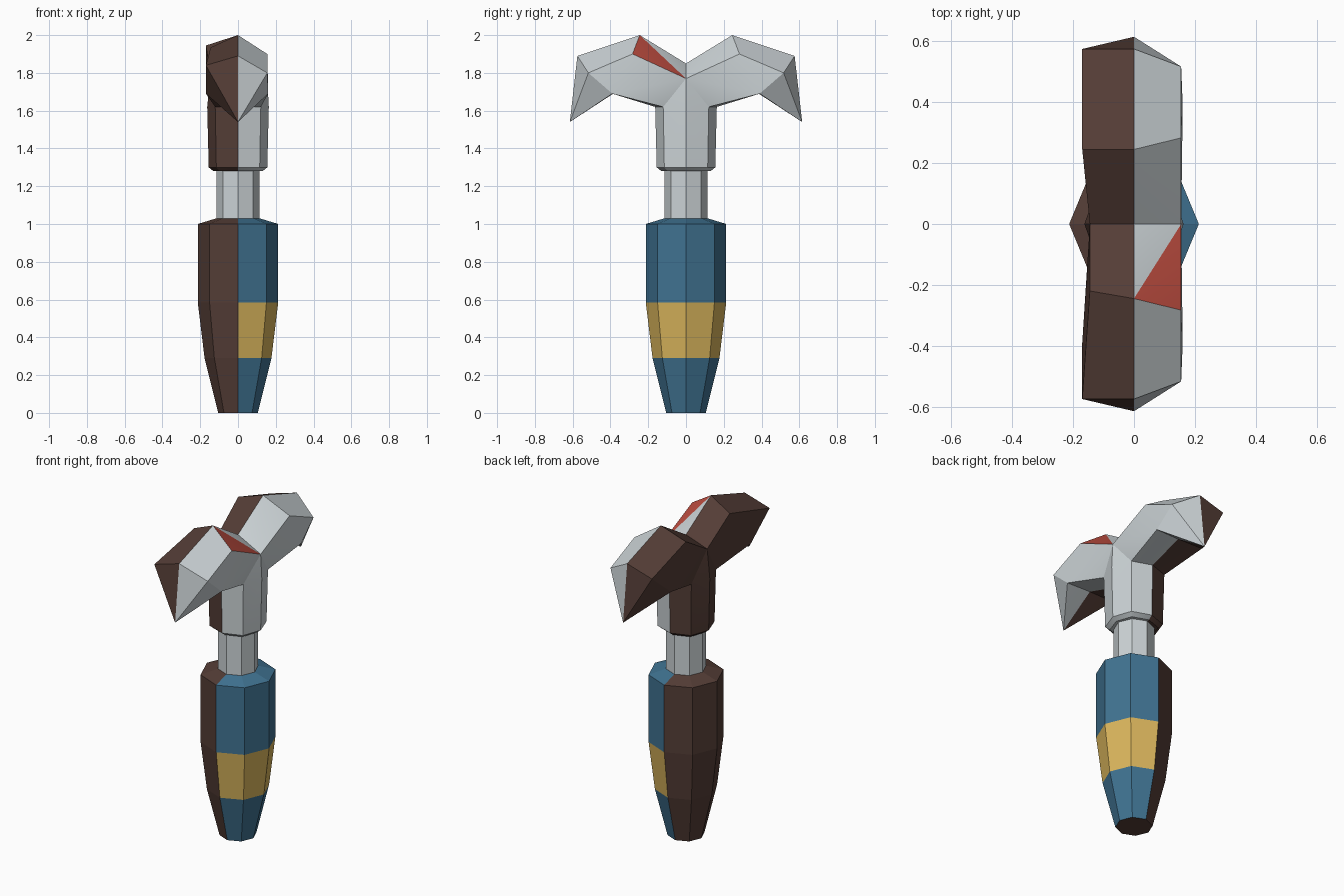
import bpy, bmesh, math

if "Cube" in bpy.data.objects:
    bpy.data.objects.remove(bpy.data.objects["Cube"])


def mat(name, rgb):
    m = bpy.data.materials.new(name)
    m.diffuse_color = (*rgb, 1)
    m.use_nodes = True
    m.node_tree.nodes["Principled BSDF"].inputs["Base Color"].default_value = m.diffuse_color
    return m


GREY = mat("pale_grey", (0.60, 0.65, 0.67))
BROWN = mat("dark_brown", (0.089, 0.047, 0.037))
BLUE = mat("blue", (0.051, 0.17, 0.285))
YELLOW = mat("yellow", (0.70, 0.465, 0.108))
RED = mat("red", (0.51, 0.074, 0.051))


def finish(name, bm, mats):
    bmesh.ops.remove_doubles(bm, verts=bm.verts, dist=0.0005)
    bmesh.ops.recalc_face_normals(bm, faces=bm.faces)
    me = bpy.data.meshes.new(name)
    bm.to_mesh(me)
    bm.free()
    ob = bpy.data.objects.new(name, me)
    bpy.context.collection.objects.link(ob)
    for m in mats:
        me.materials.append(m)
    return ob


def lathe(rings, n=8):
    """Eight-sided turned body from (radius, z) rings, corners on the axes."""
    bm = bmesh.new()
    loops = [[bm.verts.new((r * math.cos(2 * math.pi * i / n), r * math.sin(2 * math.pi * i / n), z))
              for i in range(n)] for r, z in rings]
    for a, b in zip(loops, loops[1:]):
        for i in range(n):
            j = (i + 1) % n
            bm.faces.new((a[i], a[j], b[j], b[i]))
    bm.faces.new(loops[0][::-1])
    bm.faces.new(loops[-1])
    return bm


# Handle: brown on the left half, blue with a yellow band on the right half
bm = lathe([(0.105, 0), (0.177, 0.29), (0.213, 0.585), (0.213, 1.0), (0.115, 1.03)])
for f in bm.faces:
    c = f.calc_center_median()
    if c.x < 0.001:
        f.material_index = 1
    elif 0.29 < c.z < 0.585:
        f.material_index = 2
finish("handle", bm, [BLUE, BROWN, YELLOW])

# Shaft between handle and head
finish("shaft", lathe([(0.114, 1.02), (0.114, 1.29)]), [GREY])

# Head: socket column and two hooked arms, built in four quadrants
bm = bmesh.new()


def quadrant(sx, sy):
    right = sx > 0
    base = 0 if right else 1
    # centre line of the arm
    c0, c1, c2 = (0, 0, 1.85), (0, .245, 2.0), (0, .575, 1.89)
    tip, b0 = (0, .615, 1.54), (0, .385, 1.69)
    # side line of the arm
    if right:
        s0, s1, s2, sb = (.155, 0, 1.77), (.155, .283, 1.90), (.155, .517, 1.80), (.16, .39, 1.69)
    else:
        s0, s1, s2, sb = (.145, 0, 1.80), (.17, .245, 1.945), (.17, .575, 1.84), (.17, .39, 1.69)
        if sy < 0:
            s1 = (.145, .22, 1.935)

    def ring(r, z):
        return (r, 0, z), (r * .74, r * .74, z), (0, r, z)

    kx, kd, k0 = ring(.163, 1.62)
    lx, ld, l0 = ring(.155, 1.30)
    ex, ed, e0 = ring(.13, 1.28)
    faces = [
        (c0, c1, s0), (c1, s1, s0), (c1, c2, s2, s1),              # top
        (c2, tip, s2), (s2, tip, sb), (sb, tip, b0),               # point
        (sb, b0, k0, kd),                                          # underside
        (s0, s1, sb), (s1, s2, sb), (s0, sb, kd), (s0, kd, kx),    # side
        (kx, kd, ld, lx), (kd, k0, l0, ld),                        # column
        (lx, ld, ed, ex), (ld, l0, e0, ed), (ex, ed, e0, (0, 0, 1.28)),
    ]
    for i, pts in enumerate(faces):
        f = bm.faces.new([bm.verts.new((x * sx, y * sy, z)) for x, y, z in pts])
        # one red facet on the inner slope of the front arm
        f.material_index = 2 if (i == 1 and right and sy < 0) else base


for sx in (1, -1):
    for sy in (1, -1):
        quadrant(sx, sy)
head = finish("head", bm, [GREY, BROWN, RED])
bpy.context.view_layer.objects.active = head
head.select_set(True)
bpy.ops.object.shade_smooth_by_angle(angle=math.radians(25))
